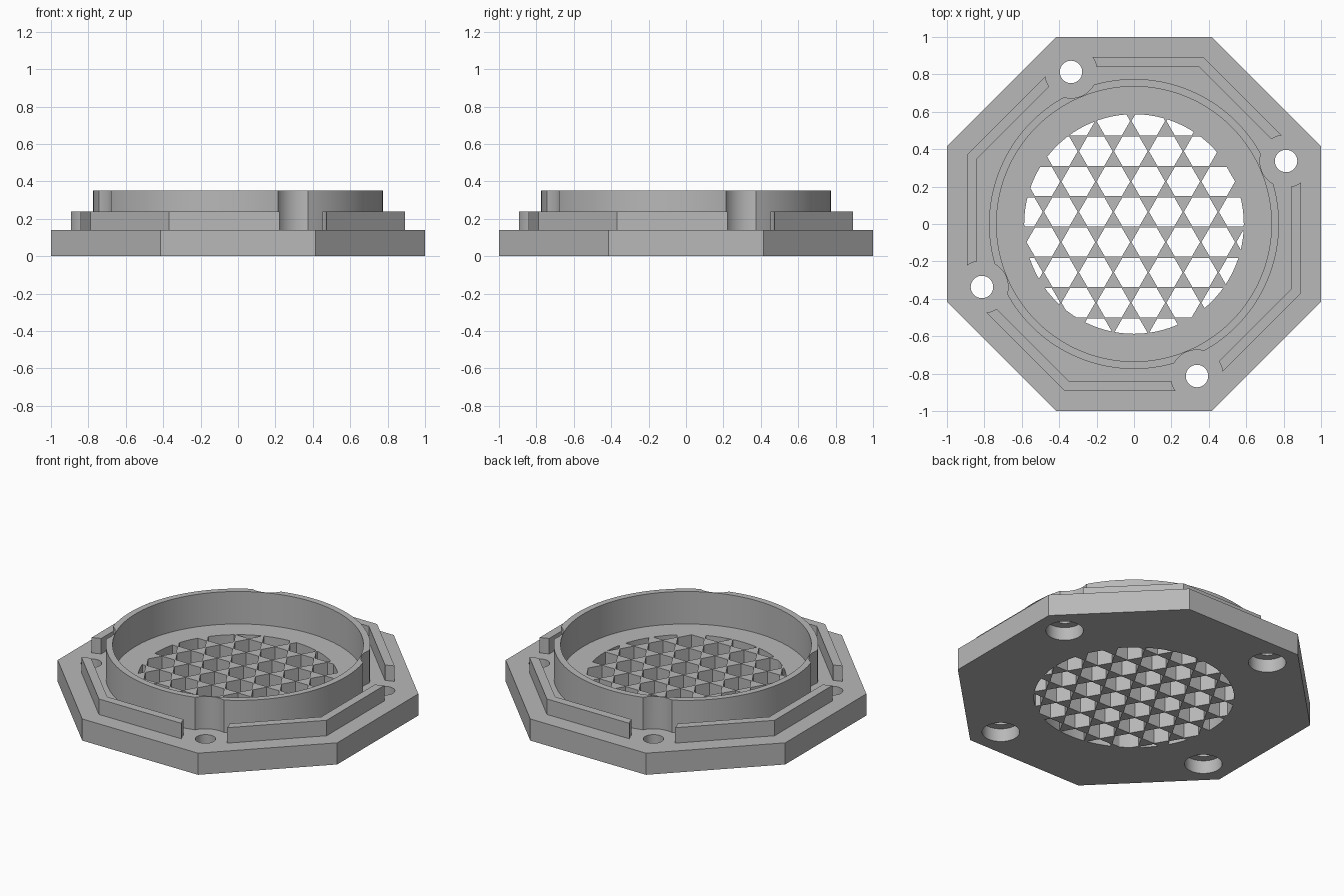
import bpy, bmesh
from math import cos, sin, pi, hypot

if "Cube" in bpy.data.objects:
    bpy.data.objects.remove(bpy.data.objects["Cube"])

grey = bpy.data.materials.new("plain grey")
grey.use_nodes = True
grey.diffuse_color = (0.48, 0.48, 0.48, 1)
grey.node_tree.nodes["Principled BSDF"].inputs["Base Color"].default_value = (0.48, 0.48, 0.48, 1)


def polygon(sides, radius, centre=(0, 0), start=0.0):
    return [(centre[0] + radius * cos(start + 2 * pi * i / sides),
             centre[1] + radius * sin(start + 2 * pi * i / sides)) for i in range(sides)]


def octagon(apothem):
    return polygon(8, apothem / cos(pi / 8), start=pi / 8)


def prisms(name, outlines, z0, z1):
    """One object made of upright prisms, one for each outline."""
    bm = bmesh.new()
    for pts in outlines:
        low = [bm.verts.new((x, y, z0)) for x, y in pts]
        high = [bm.verts.new((x, y, z1)) for x, y in pts]
        bm.faces.new(low[::-1])
        bm.faces.new(high)
        for i in range(len(pts)):
            j = (i + 1) % len(pts)
            bm.faces.new((low[i], low[j], high[j], high[i]))
    mesh = bpy.data.meshes.new(name)
    bm.to_mesh(mesh)
    bm.free()
    mesh.materials.append(grey)
    ob = bpy.data.objects.new(name, mesh)
    bpy.context.collection.objects.link(ob)
    return ob


def combine(ob, cutter, operation="DIFFERENCE"):
    """Apply a boolean and drop the cutter."""
    mod = ob.modifiers.new("cut", "BOOLEAN")
    mod.operation, mod.solver, mod.object = operation, "EXACT", cutter
    bpy.context.view_layer.objects.active = ob
    bpy.ops.object.modifier_apply(modifier=mod.name)
    bpy.data.objects.remove(cutter)


def smooth(ob):
    bpy.ops.object.select_all(action="DESELECT")
    ob.select_set(True)
    bpy.context.view_layer.objects.active = ob
    bpy.ops.object.shade_smooth_by_angle(angle=pi / 6)


BASE_TOP = 0.14
screws = polygon(4, 0.88, start=pi / 8)


def at_screws(name, radius, z0, z1):
    return prisms(name, [polygon(48, radius, c) for c in screws], z0, z1)


# Octagonal base plate with counterbored screw holes
base = prisms("base_plate", [octagon(1.0)], 0, BASE_TOP)
combine(base, at_screws("screw_shafts", 0.06, -0.1, 0.3))
combine(base, at_screws("screw_bores", 0.11, -0.1, 0.085))

# Honeycomb grille, clipped to a circle
pitch, grille_radius = 0.187, 0.587
row_step = pitch * cos(pi / 6)
cells = []
for row in range(-5, 5):
    for col in range(-5, 6):
        x = -0.017 + (col + 0.5 * (row % 2)) * pitch
        y = 0.065 + row * row_step
        if hypot(x, y) < grille_radius + 0.09:
            cells.append(polygon(6, 0.09, (x, y)))
grille = prisms("grille_cells", cells, -0.1, 0.3)
combine(grille, prisms("grille_disc", [polygon(96, grille_radius)], -0.05, 0.25), "INTERSECT")
combine(base, grille)

# Round collar, scalloped beside each screw
collar = prisms("round_collar", [polygon(128, 0.775)], 0.1, 0.35)
combine(collar, prisms("collar_bore", [polygon(128, 0.735)], 0, 0.5))
combine(collar, at_screws("collar_scallops", 0.14, 0, 0.5))

# Bent locating rails, interrupted around each screw
rails = prisms("locating_rails", [octagon(0.893)], 0.1, 0.24)
combine(rails, prisms("rail_bore", [octagon(0.84)], 0, 0.5))
combine(rails, at_screws("rail_gaps", 0.14, 0, 0.5))

for part in (base, collar, rails):
    smooth(part)
